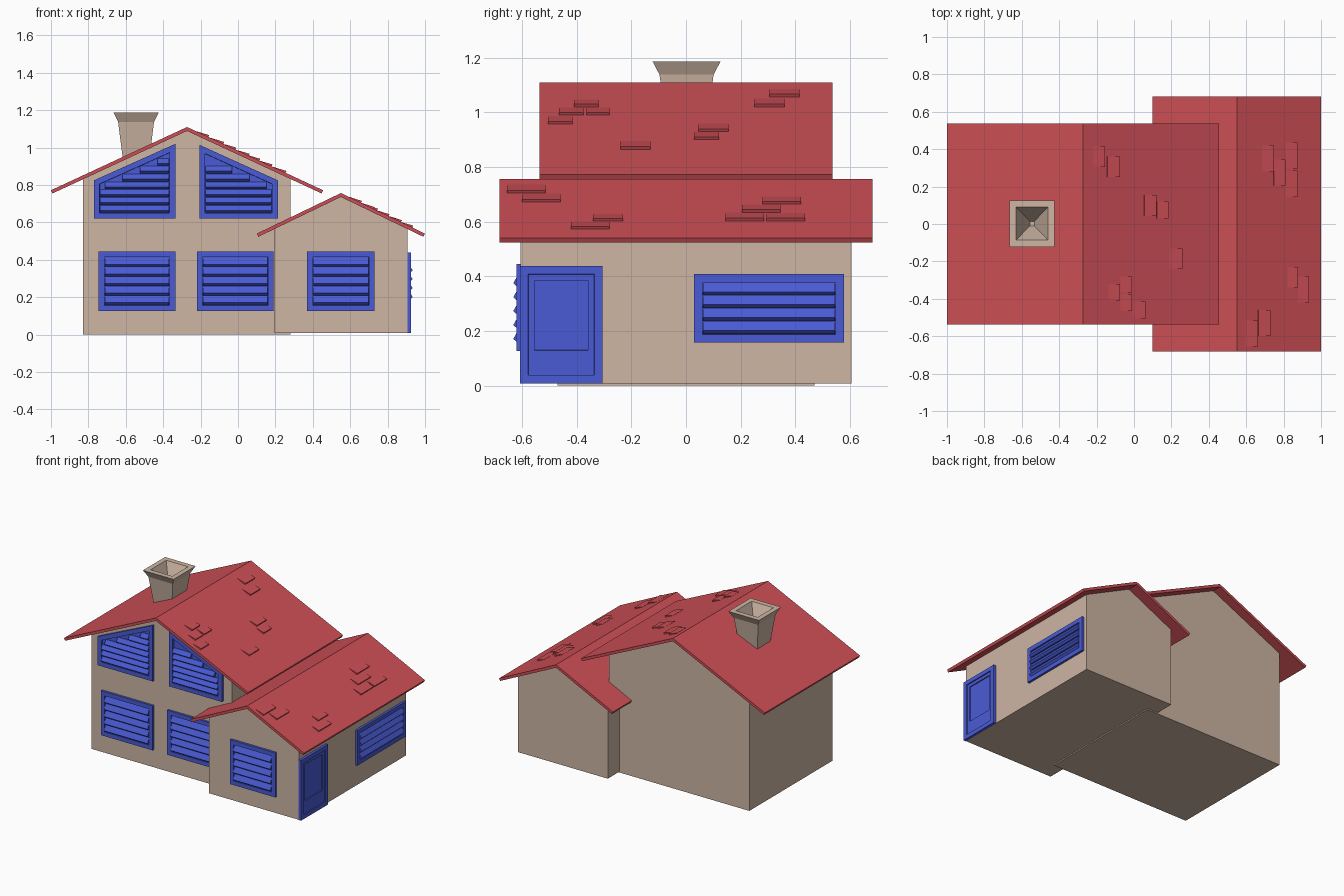
import bpy, bmesh
from mathutils import Vector

if "Cube" in bpy.data.objects:
    bpy.data.objects.remove(bpy.data.objects["Cube"])


def material(name, rgb):
    m = bpy.data.materials.new(name)
    m.diffuse_color = (*rgb, 1)
    m.use_nodes = True
    m.node_tree.nodes["Principled BSDF"].inputs["Base Color"].default_value = m.diffuse_color
    return m


TAN = material("tan wall", (0.61, 0.465, 0.37))
RED = material("red roof", (0.61, 0.078, 0.093))
BLUE = material("blue trim", (0.068, 0.105, 0.66))


def finish(name, bm, mat):
    bmesh.ops.recalc_face_normals(bm, faces=bm.faces[:])
    me = bpy.data.meshes.new(name)
    bm.to_mesh(me)
    bm.free()
    me.materials.append(mat)
    ob = bpy.data.objects.new(name, me)
    bpy.context.collection.objects.link(ob)
    return ob


def add_prism(bm, lower, upper):
    """Closed solid between two matching outlines."""
    a = [bm.verts.new(p) for p in lower]
    b = [bm.verts.new(p) for p in upper]
    n = len(a)
    bm.faces.new(a)
    bm.faces.new(b)
    for i in range(n):
        j = (i + 1) % n
        bm.faces.new((a[i], a[j], b[j], b[i]))


def extrude_y(name, pts, y, mat):
    bm = bmesh.new()
    add_prism(bm, [(x, -y, z) for x, z in pts], [(x, y, z) for x, z in pts])
    return finish(name, bm, mat)


# Walls with gables, roofs and raised shingles
def building(name, x0, x1, y, z0, cx, half, ridge, eave, roof_y, shingles):
    s = (ridge - eave) / half
    t = 0.021

    def under(x):
        return ridge - t * 0.6 - s * abs(x - cx)

    extrude_y(name + "_walls", [(x0, z0), (x1, z0), (x1, under(x1)),
                                (cx, under(cx)), (x0, under(x0))], y, TAN)
    e = t * 0.4
    extrude_y(name + "_roof", [(cx - half, eave), (cx, ridge), (cx + half, eave),
                               (cx + half - e, eave - t + s * e), (cx, ridge - t),
                               (cx - half + e, eave - t + s * e)], roof_y, RED)
    nrm = Vector((s, 0, 1)).normalized()
    bm = bmesh.new()
    for ya, yb, zb, za in shingles:
        low = Vector((cx + (ridge - zb) / s, 0, zb))
        top = Vector((cx + (ridge - za) / s, 0, za))
        prof = [low - nrm * 0.003, top - nrm * 0.003, top + nrm * 0.001, low + nrm * 0.011]
        add_prism(bm, [p + Vector((0, ya, 0)) for p in prof],
                  [p + Vector((0, yb, 0)) for p in prof])
    finish(name + "_shingles", bm, RED)


building("main_house", -0.83, 0.28, 0.47, 0.0, -0.2725, 0.7275, 1.11, 0.772, 0.537, [
    (-.41, -.32, 1.02, 1.047), (-.465, -.375, .99, 1.017), (-.365, -.28, .99, 1.017),
    (-.505, -.415, .957, .985), (-.24, -.13, .865, .895), (.305, .415, 1.057, 1.085),
    (.25, .36, 1.02, 1.05), (.045, .155, .93, .958), (.03, .12, .90, .927)])
building("side_wing", 0.195, 0.907, 0.605, 0.008, 0.55, 0.45, 0.757, 0.54, 0.683, [
    (-.655, -.515, .705, .735), (-.60, -.46, .672, .702), (-.34, -.23, .602, .627),
    (-.42, -.28, .573, .60), (.28, .42, .664, .692), (.205, .345, .634, .662),
    (.145, .285, .603, .632), (.295, .435, .603, .63)])


# Mapping of wall coordinates (along, up, outward) to space
def front(y):
    return lambda u, v, d: Vector((u, y - d, v))


def right(x):
    return lambda u, v, d: Vector((x + d, u, v))


def framed_plate(pts, place, depth, border, recess):
    """Plate on a wall with a sunken centre; returns mesh and centre face."""
    bm = bmesh.new()
    back = [bm.verts.new(place(u, v, -0.002)) for u, v in pts]
    face = [bm.verts.new(place(u, v, depth)) for u, v in pts]
    n = len(pts)
    for i in range(n):
        j = (i + 1) % n
        bm.faces.new((back[i], back[j], face[j], face[i]))
    centre = bm.faces.new(face)
    bm.normal_update()
    bmesh.ops.inset_region(bm, faces=[centre], thickness=border, use_even_offset=True)
    bmesh.ops.inset_region(bm, faces=[centre], thickness=0.001, depth=-recess, use_even_offset=True)
    return bm, centre


def span(poly, v):
    """Horizontal extent of an outline at height v."""
    us = []
    for (u0, v0), (u1, v1) in zip(poly, poly[1:] + poly[:1]):
        if min(v0, v1) <= v <= max(v0, v1) and abs(v1 - v0) > 1e-6:
            us.append(u0 + (u1 - u0) * (v - v0) / (v1 - v0))
    return min(us), max(us)


# Shuttered windows
def window(name, pts, place, axis, pitch):
    bm, centre = framed_plate(pts, place, 0.016, 0.03, 0.013)
    inner = [(p.co[axis], p.co.z) for p in centre.verts]
    z0, z1 = min(p[1] for p in inner), max(p[1] for p in inner)
    count = int((z1 - z0) / pitch + 0.1)
    for i in range(count):
        v = z0 + i * pitch
        top = min(v + pitch * 0.95, z1 - 0.0005)
        a, b = span(inner, top)
        if b - a < 0.06:
            continue
        a, b = a + 0.002, b - 0.002
        prof = [(0.002, v + 0.001), (0.014, v + 0.001), (0.027, v + 0.013), (0.007, top), (0.002, top)]
        add_prism(bm, [place(a, h, d) for d, h in prof], [place(b, h, d) for d, h in prof])
    finish(name, bm, BLUE)


def rect(u0, u1, v0, v1):
    return [(u0, v0), (u1, v0), (u1, v1), (u0, v1)]


main_front, wing_front, wing_right = front(-0.47), front(-0.605), right(0.907)
window("lower_left_window", rect(-.745, -.335, .127, .445), main_front, 0, 0.051)
window("lower_middle_window", rect(-.22, .19, .127, .445), main_front, 0, 0.051)
window("wing_front_window", rect(.37, .73, .127, .445), wing_front, 0, 0.051)
window("wing_side_window", rect(.03, .578, .157, .408), wing_right, 1, 0.0475)
window("upper_left_window", [(-.77, .62), (-.335, .62), (-.335, 1.02), (-.77, .825)],
       main_front, 0, 0.042)
window("upper_right_window", [(-.207, .62), (.213, .62), (.213, .825), (-.207, 1.015)],
       main_front, 0, 0.042)

# Door with a sunken panel and a second, higher inner panel
bm, panel = framed_plate(rect(-.608, -.305, .008, .438), wing_right, 0.018, 0.03, 0.007)
bmesh.ops.inset_region(bm, faces=[panel], thickness=0.022, use_even_offset=True)
for v in panel.verts:
    if v.co.z < 0.2:
        v.co.z += 0.068
bmesh.ops.inset_region(bm, faces=[panel], thickness=0.001, depth=-0.006, use_even_offset=True)
finish("door", bm, BLUE)

# Chimney: square rings up the outside, over the rim and down the flue
bm = bmesh.new()
rings = []
for h, z in [(.066, .90), (.096, 1.138), (.121, 1.187), (.086, 1.187), (.012, 1.03)]:
    rings.append([bm.verts.new((-.545 + sx * h, .002 + sy * h * 1.03, z))
                  for sx, sy in ((-1, -1), (1, -1), (1, 1), (-1, 1))])
for lo, hi in zip(rings, rings[1:]):
    for i in range(4):
        j = (i + 1) % 4
        bm.faces.new((lo[i], lo[j], hi[j], hi[i]))
bm.faces.new(rings[0])
bm.faces.new(rings[-1])
finish("chimney", bm, TAN)
